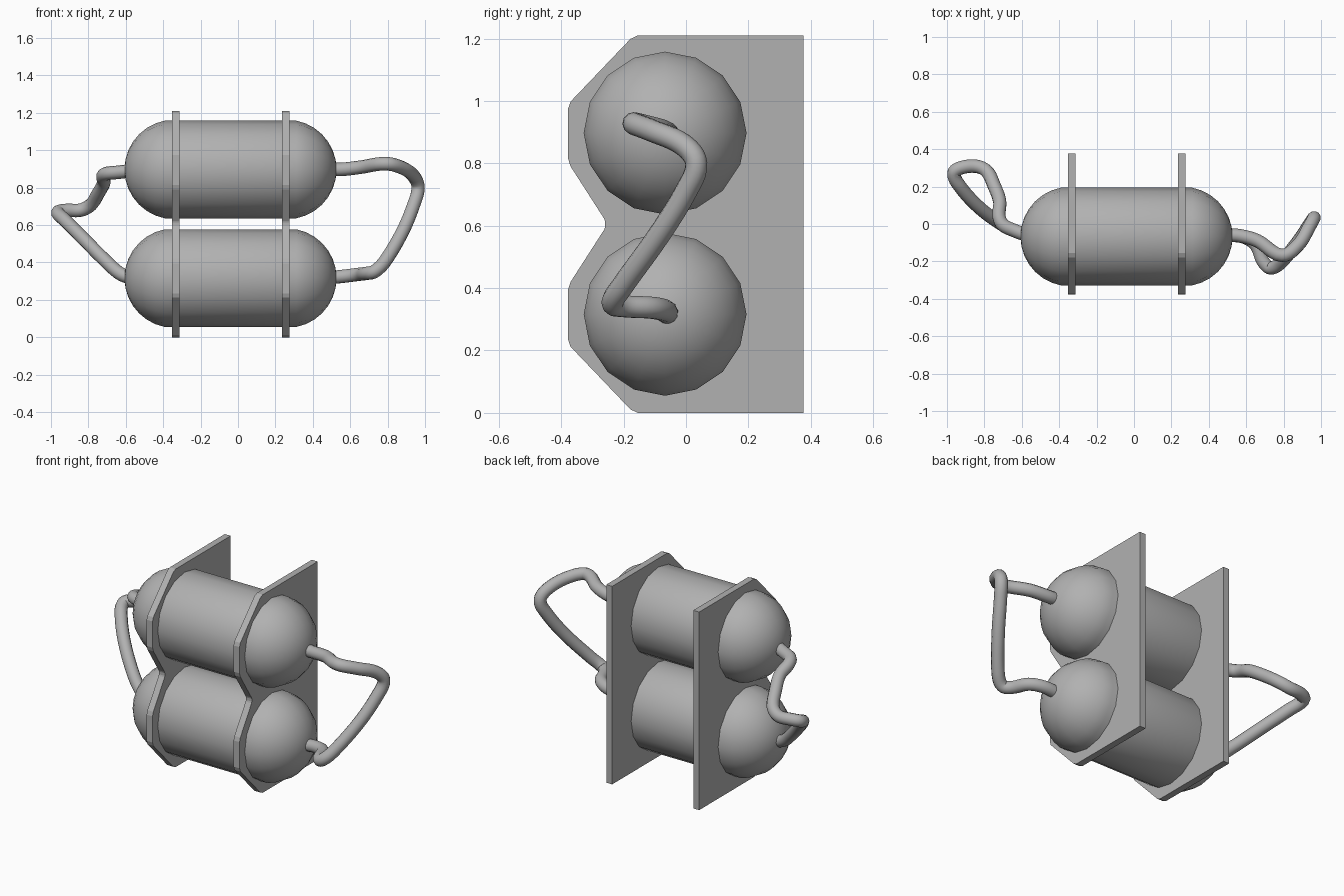
import bpy, bmesh, math
from mathutils import Vector

if "Cube" in bpy.data.objects:
    bpy.data.objects.remove(bpy.data.objects["Cube"])

MID_X, TANK_Y, RADIUS = -0.04, -0.067, 0.261
HALF, DOME = 0.352, 0.215        # half length of straight part, dome depth
SIDES, STEPS = 16, 7

# one dark grey for the whole model
grey = bpy.data.materials.new("dark_grey")
grey.diffuse_color = (0.44, 0.44, 0.44, 1)
grey.use_nodes = True
grey.node_tree.nodes["Principled BSDF"].inputs["Base Color"].default_value = grey.diffuse_color


def make_object(name, bm):
    bmesh.ops.recalc_face_normals(bm, faces=bm.faces[:])
    mesh = bpy.data.meshes.new(name)
    bm.to_mesh(mesh)
    bm.free()
    mesh.materials.append(grey)
    obj = bpy.data.objects.new(name, mesh)
    bpy.context.collection.objects.link(obj)
    return obj


def tank(name, z):
    # straight drum with a spherical cap at each end, lofted from rings
    big = (RADIUS ** 2 + DOME ** 2) / (2 * DOME)
    top = math.asin(RADIUS / big)
    cap = []
    for i in range(STEPS):
        a = top * (1 - i / STEPS)
        cap.append((HALF + DOME - big + big * math.cos(a), big * math.sin(a)))
    profile = [(-x, r) for x, r in reversed(cap)] + cap
    bm = bmesh.new()
    rings = []
    for x, r in profile:
        rings.append([bm.verts.new((x, r * math.sin(k * math.tau / SIDES),
                                    r * math.cos(k * math.tau / SIDES))) for k in range(SIDES)])
    for a, b in zip(rings, rings[1:]):
        for k in range(SIDES):
            n = (k + 1) % SIDES
            bm.faces.new((a[k], a[n], b[n], b[k]))
    for ring, x in ((rings[0], -HALF - DOME), (rings[-1], HALF + DOME)):
        tip = bm.verts.new((x, 0, 0))
        for k in range(SIDES):
            bm.faces.new((ring[k], ring[(k + 1) % SIDES], tip))
    obj = make_object(name, bm)
    obj.location = (MID_X, TANK_Y, z)
    obj.data.polygons.foreach_set("use_smooth", [True] * len(obj.data.polygons))


def plate(name, x):
    # lower half of the outline, mirrored about mid height
    half = [(0.377, 0), (-0.154, 0), (-0.178, 0.011), (-0.37, 0.212), (-0.378, 0.235),
            (-0.378, 0.395), (-0.37, 0.42), (-0.262, 0.588), (-0.259, 0.597)]
    outline = half + [(y, 1.21 - z) for y, z in reversed(half)]
    bm = bmesh.new()
    face = bm.faces.new([bm.verts.new((x - 0.02, y, z)) for y, z in outline])
    ext = bmesh.ops.extrude_face_region(bm, geom=[face], use_keep_orig=True)
    bmesh.ops.translate(bm, vec=(0.04, 0, 0),
                        verts=[v for v in ext["geom"] if isinstance(v, bmesh.types.BMVert)])
    make_object(name, bm)


def hose(name, points):
    # round tube along a smooth path
    curve = bpy.data.curves.new(name, 'CURVE')
    curve.dimensions = '3D'
    curve.bevel_depth = 0.036
    curve.bevel_resolution = 4
    curve.resolution_u = 6
    curve.use_fill_caps = True
    curve.materials.append(grey)
    spline = curve.splines.new('BEZIER')
    spline.bezier_points.add(len(points) - 1)
    for i, (bp, p) in enumerate(zip(spline.bezier_points, points)):
        # handles follow the neighbours' direction
        p = Vector(p)
        a, b = Vector(points[max(i - 1, 0)]), Vector(points[min(i + 1, len(points) - 1)])
        d = (b - a).normalized()
        bp.handle_left_type = bp.handle_right_type = 'FREE'
        bp.co = p
        bp.handle_left = p - d * (p - a).length / 3
        bp.handle_right = p + d * (b - p).length / 3
    obj = bpy.data.objects.new(name, curve)
    bpy.context.collection.objects.link(obj)


# two tanks
tank("lower_tank", 0.316)
tank("upper_tank", 0.897)

# two mounting plates
plate("left_plate", MID_X - 0.293)
plate("right_plate", MID_X + 0.295)

# connecting hoses
hose("right_hose", [
    (0.48, -0.06, 0.898), (0.56, -0.062, 0.898), (0.66, -0.09, 0.91), (0.79, -0.168, 0.928),
    (0.88, -0.11, 0.905), (0.94, -0.01, 0.86), (0.963, 0.033, 0.80), (0.94, 0.0, 0.71),
    (0.88, -0.09, 0.565), (0.785, -0.205, 0.405), (0.73, -0.235, 0.352),
    (0.69, -0.2, 0.342), (0.65, -0.11, 0.337), (0.58, -0.068, 0.328), (0.48, -0.06, 0.317)])
hose("left_hose", [
    (-0.56, -0.065, 0.892), (-0.64, -0.035, 0.882), (-0.70, -0.005, 0.876),
    (-0.722, 0.04, 0.862), (-0.718, 0.12, 0.825), (-0.75, 0.21, 0.765), (-0.785, 0.28, 0.71),
    (-0.84, 0.308, 0.68), (-0.92, 0.302, 0.678), (-0.963, 0.272, 0.668),
    (-0.93, 0.2, 0.63), (-0.83, 0.09, 0.53), (-0.71, 0.0, 0.41), (-0.63, -0.04, 0.34),
    (-0.55, -0.065, 0.31)])
